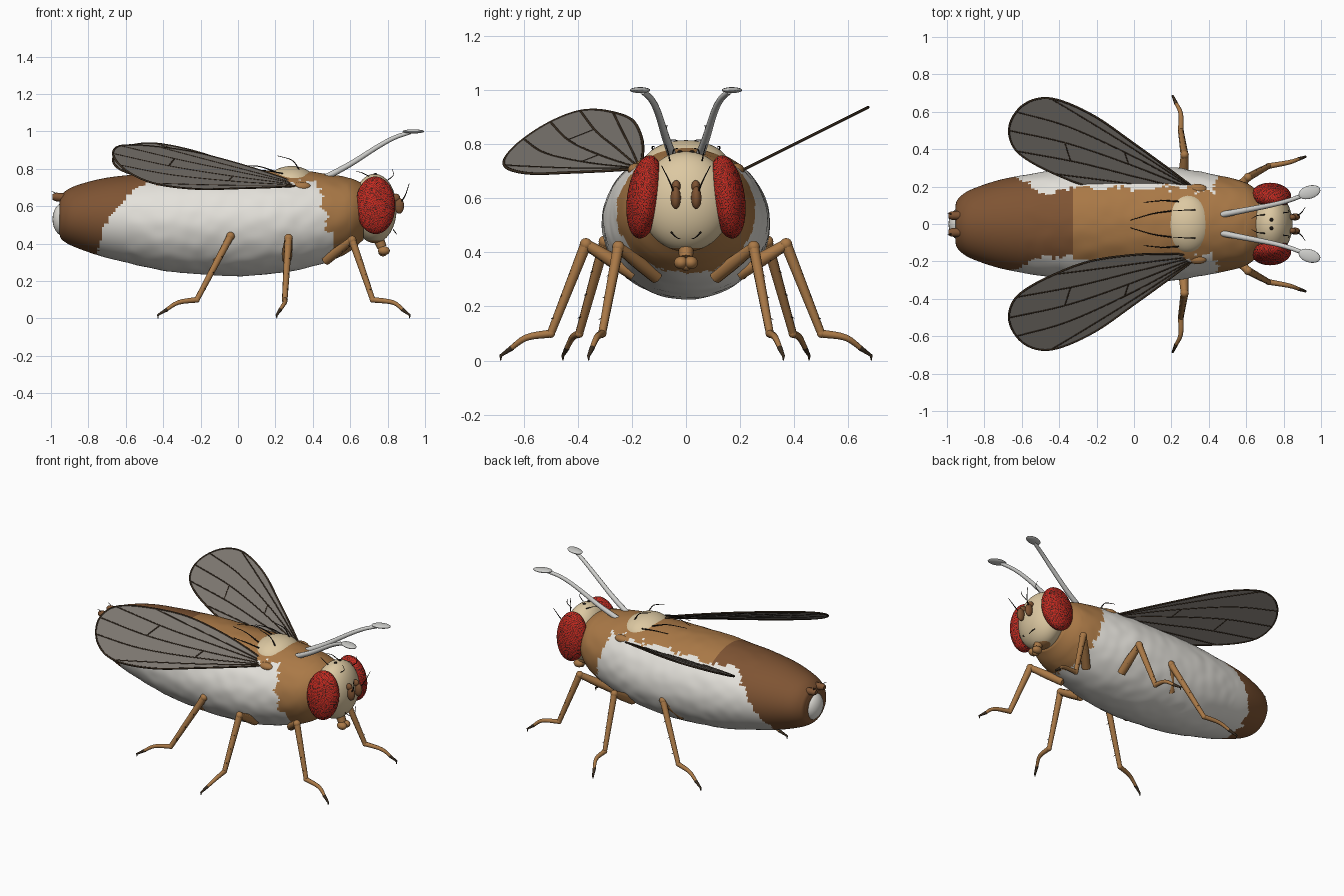
import bpy, bmesh, math
from mathutils import Vector, Matrix, noise

if "Cube" in bpy.data.objects:
    bpy.data.objects.remove(bpy.data.objects["Cube"])


def material(name, rgb):
    m = bpy.data.materials.new(name)
    m.diffuse_color = (*rgb, 1)
    m.use_nodes = True
    m.node_tree.nodes["Principled BSDF"].inputs["Base Color"].default_value = m.diffuse_color
    return m


WHITE = material("pale_white", (0.78, 0.76, 0.71))
BROWN = material("light_brown", (0.40, 0.19, 0.062))
DARK = material("dark_brown", (0.21, 0.088, 0.033))
CREAM = material("cream", (0.72, 0.58, 0.36))
RED = material("eye_red", (0.55, 0.022, 0.014))
BLACK = material("black", (0.012, 0.009, 0.007))
GREY = material("wing_grey", (0.20, 0.18, 0.16))
VEIN = material("vein_brown", (0.045, 0.028, 0.015))
SILVER = material("stalk_white", (0.62, 0.62, 0.60))


def spline(points, steps=6):
    """Catmull-Rom samples through points of any dimension."""
    p = [Vector(q) for q in points]
    p = [2 * p[0] - p[1]] + p + [2 * p[-1] - p[-2]]
    out = []
    for i in range(1, len(p) - 2):
        a, b, c, d = p[i - 1:i + 3]
        for k in range(steps):
            t = k / steps
            out.append(0.5 * (2 * b + (c - a) * t + (2 * a - 5 * b + 4 * c - d) * t * t
                              + (3 * b - a - 3 * c + d) * t ** 3))
    return out + [p[-2]]


def finish(bm, name, mats, smooth=True):
    bmesh.ops.recalc_face_normals(bm, faces=bm.faces)
    me = bpy.data.meshes.new(name)
    for f in bm.faces:
        f.smooth = smooth
    bm.to_mesh(me)
    bm.free()
    for m in mats:
        me.materials.append(m)
    ob = bpy.data.objects.new(name, me)
    bpy.context.collection.objects.link(ob)
    return ob


def ball(name, loc, size, mat, rot=(0, 0, 0), seg=24):
    bm = bmesh.new()
    bmesh.ops.create_uvsphere(bm, u_segments=seg, v_segments=seg // 2, radius=1)
    ob = finish(bm, name, [mat])
    ob.location, ob.scale, ob.rotation_euler = loc, size, rot
    return ob


def tubes(name, paths, mat, res=2):
    """Each path is a list of (x, y, z, radius)."""
    cu = bpy.data.curves.new(name, 'CURVE')
    cu.dimensions, cu.bevel_depth, cu.bevel_resolution = '3D', 1, res
    cu.use_fill_caps = True
    for path in paths:
        s = cu.splines.new('POLY')
        s.points.add(len(path) - 1)
        for pt, q in zip(s.points, path):
            pt.co, pt.radius = (q[0], q[1], q[2], 1), q[3]
    tmp = bpy.data.objects.new(name + "_path", cu)
    bpy.context.collection.objects.link(tmp)
    bpy.context.view_layer.update()
    me = bpy.data.meshes.new_from_object(tmp.evaluated_get(bpy.context.evaluated_depsgraph_get()))
    bpy.data.objects.remove(tmp)
    me.materials.clear()
    me.materials.append(mat)
    ob = bpy.data.objects.new(name, me)
    bpy.context.collection.objects.link(ob)
    return ob


def hair(points, r=0.004):
    n = spline(points, 4)
    return [(*v, r * (1 - 0.7 * i / len(n))) for i, v in enumerate(n)]


# Body: lofted rings given as x, bottom z, top z, half width
stations = [(-0.955, 0.45, 0.63, 0.10), (-0.94, 0.42, 0.665, 0.135), (-0.88, 0.385, 0.705, 0.18),
            (-0.74, 0.335, 0.745, 0.23), (-0.6, 0.30, 0.765, 0.26), (-0.4, 0.255, 0.78, 0.29),
            (-0.2, 0.235, 0.79, 0.305), (0, 0.226, 0.79, 0.31), (0.2, 0.24, 0.79, 0.303),
            (0.35, 0.265, 0.787, 0.28), (0.5, 0.31, 0.77, 0.25), (0.6, 0.36, 0.75, 0.22),
            (0.67, 0.42, 0.72, 0.17)]
SEG = 128
bm = bmesh.new()
rings = []
for x, lo, hi, w in spline(stations, 11):
    ring = []
    for k in range(SEG):
        a = 2 * math.pi * k / SEG
        v = Vector((x, w * math.cos(a), (lo + hi) / 2 + (hi - lo) / 2 * math.sin(a)))
        bump = 1 + 0.012 * noise.noise(v * 14) * (abs(x) < 0.6)
        ring.append(bm.verts.new((x, v.y * bump, 0.52 + (v.z - 0.52) * bump)))
    rings.append(ring)
for r0, r1 in zip(rings, rings[1:]):
    for k in range(SEG):
        bm.faces.new((r0[k], r0[k - 1], r1[k - 1], r1[k]))
bm.faces.new(rings[0])
bm.faces.new(rings[-1])
# Ragged pale flanks and belly, dark abdomen, lighter thorax
for f in bm.faces:
    c = f.calc_center_median()
    j = 0.035 * noise.noise(c * 16) + 0.02 * noise.noise(c * 45)
    rear = -0.75 + 1.6 * max(0, c.z - 0.33) ** 2 + j
    front = 0.42 + 0.27 * (0.73 - c.z) + j
    if rear < c.x < front and c.z < 0.725 + j * 0.7:
        f.material_index = 0
    else:
        f.material_index = 2 if c.x < -0.33 else 1
finish(bm, "body", [WHITE, BROWN, DARK])
ball("tail_tip", (-0.93, 0, 0.53), (0.062, 0.085, 0.09), WHITE)
ball("back_shield", (0.285, 0, 0.72), (0.135, 0.16, 0.095), CREAM, seg=40)

# Head: cream face, brown behind
bm = bmesh.new()
bmesh.ops.create_uvsphere(bm, u_segments=48, v_segments=32, radius=1)
bmesh.ops.transform(bm, matrix=Matrix.Translation((0.73, 0, 0.588)) @ Matrix.Diagonal((0.118, 0.17, 0.185, 1)),
                    verts=bm.verts)
for f in bm.faces:
    c = f.calc_center_median()
    f.material_index = 1 if c.x < 0.645 or c.z < 0.42 else 0
finish(bm, "head", [CREAM, BROWN])

# Mouthparts
tubes("proboscis", [[(0.745, 0, 0.44, 0.03), (0.77, 0, 0.38, 0.026)]], BROWN)
for s in (-1, 1):
    ball("mouth_lobe", (0.78, s * 0.018, 0.362), (0.032, 0.026, 0.024), BROWN)
ball("mouth_pad", (0.775, 0, 0.352), (0.024, 0.02, 0.02), BROWN)

# Legs for the +y side as root, knee, ankle, foot and tip
legs = {"front": [(0.47, 0.11, 0.31), (0.61, 0.25, 0.42), (0.72, 0.31, 0.10), (0.83, 0.33, 0.085), (0.918, 0.36, 0.018)],
        "middle": [(0.26, 0.19, 0.32), (0.27, 0.37, 0.43), (0.25, 0.50, 0.10), (0.25, 0.59, 0.085), (0.207, 0.685, 0.018)],
        "rear": [(-0.12, 0.20, 0.32), (-0.04, 0.30, 0.44), (-0.22, 0.395, 0.10), (-0.32, 0.42, 0.085), (-0.428, 0.455, 0.018)]}

for s in (-1, 1):
    side = "left" if s > 0 else "right"

    # Compound eye: red facets with thin black seams
    bm = bmesh.new()
    bmesh.ops.create_icosphere(bm, subdivisions=5, radius=1)
    rim = bmesh.ops.inset_individual(bm, faces=bm.faces[:], thickness=0.0055, depth=0.0)
    for f in rim["faces"]:
        f.material_index = 1
    eye = finish(bm, side + "_eye", [RED, BLACK])
    eye.location, eye.scale = (0.735, s * 0.152, 0.605), (0.106, 0.065, 0.155)
    eye.rotation_euler = (s * 0.15, 0, -s * 0.08)

    # Face feelers with bristles
    ball(side + "_feeler_base", (0.845, s * 0.036, 0.645), (0.022, 0.016, 0.022), DARK)
    ball(side + "_feeler", (0.862, s * 0.038, 0.602), (0.026, 0.019, 0.042), DARK)
    bristles = [hair([(0.87, s * 0.045, 0.62), (0.895, s * 0.06, 0.66), (0.915, s * 0.09, 0.72)]),
                hair([(0.80, s * 0.06, 0.74), (0.83, s * 0.065, 0.765), (0.825, s * 0.075, 0.80)], 0.003),
                hair([(0.70, s * 0.05, 0.76), (0.66, s * 0.045, 0.78), (0.63, s * 0.03, 0.785)], 0.003),
                hair([(0.83, s * 0.055, 0.475), (0.845, s * 0.035, 0.455), (0.845, s * 0.02, 0.45)], 0.003),
                hair([(0.33, s * 0.075, 0.79), (0.29, s * 0.075, 0.845), (0.21, s * 0.07, 0.87)]),
                hair([(0.2, s * 0.07, 0.785), (0.1, s * 0.055, 0.815), (-0.02, s * 0.02, 0.81)]),
                hair([(0.24, s * 0.12, 0.775), (0.15, s * 0.125, 0.79), (0.05, s * 0.115, 0.79)])]
    tubes(side + "_bristles", bristles, BLACK, 1)
    ball(side + "_crown_dot", (0.735, s * 0.022, 0.772), (0.01, 0.01, 0.006), BLACK, seg=12)

    # Long pale stalk with a flat paddle
    stalk = spline([(0.47, s * 0.05, 0.755, 0.017), (0.60, s * 0.075, 0.825, 0.015), (0.75, s * 0.105, 0.92, 0.013),
                    (0.84, s * 0.13, 0.968, 0.012), (0.92, s * 0.16, 0.995, 0.011)])
    tubes(side + "_stalk", [stalk], SILVER, 3)
    ball(side + "_paddle", (0.938, s * 0.17, 1.0), (0.06, 0.035, 0.011), SILVER, (0, 0, s * 0.3))

    # Tail claspers
    tubes(side + "_clasper", [[(-0.93, s * 0.045, 0.645, 0.024), (-0.975, s * 0.045, 0.65, 0.023),
                               (-0.993, s * 0.045, 0.65, 0.014)]], DARK)
    tubes(side + "_tail_hair", [hair([(-0.97, s * 0.05, 0.66), (-0.985, s * 0.055, 0.675), (-0.998, s * 0.055, 0.68)], 0.003)], BLACK, 1)

    # Legs
    for name, pts in legs.items():
        root, knee, ankle, foot, tip = [Vector((x, s * y, z)) for x, y, z in pts]
        label = side + "_" + name
        tubes(label + "_leg", [[(*root, 0.027), (*root.lerp(knee, 0.5), 0.026), (*knee, 0.02)],
                               [(*knee, 0.021), (*ankle, 0.015)],
                               spline([(*ankle, 0.015), (*foot, 0.012), (*foot.lerp(tip, 0.65), 0.009)], 4)], BROWN)
        ball(label + "_knee", knee, (0.023,) * 3, BROWN, seg=16)
        ball(label + "_ankle", ankle, (0.016,) * 3, BROWN, seg=16)
        end = foot.lerp(tip, 0.55)
        tubes(label + "_claw", [[(*end, 0.0105), (*tip, 0.006), (tip.x, tip.y, 0.001, 0.002)]], VEIN)
        spines = []
        for a, b in ((root, knee), (knee, ankle)):
            for t in (0.3, 0.55, 0.8):
                p = a.lerp(b, t)
                spines.append([(*p, 0.003), (p.x + 0.012, p.y + s * 0.025, p.z - 0.012, 0.001)])
        tubes(label + "_spines", spines, BLACK, 1)

    # Wing: thin plate on a tilted plane
    def on_wing(x, y):
        if s > 0:
            return Vector((x, y, 0.70 + 0.5 * (y - 0.2)))
        return Vector((x, -y, 0.71 - 0.33 * (x - 0.35) - 0.5 * (y - 0.17)))

    outline = spline([(0.35, 0.17), (0.2, 0.285), (0, 0.43), (-0.2, 0.57), (-0.38, 0.655), (-0.5, 0.672),
                      (-0.6, 0.63), (-0.662, 0.54), (-0.66, 0.445), (-0.6, 0.365), (-0.45, 0.28),
                      (-0.24, 0.2), (0, 0.165), (0.2, 0.16), (0.35, 0.17)], 5)
    bm = bmesh.new()
    face = bm.faces.new([bm.verts.new(on_wing(*p)) for p in outline[:-1]])
    face.normal_update()
    n = face.normal * 0.004
    bmesh.ops.translate(bm, vec=-n / 2, verts=bm.verts)
    new = bmesh.ops.extrude_face_region(bm, geom=[face], use_keep_orig=True)["geom"]
    bmesh.ops.translate(bm, vec=n, verts=[g for g in new if isinstance(g, bmesh.types.BMVert)])
    finish(bm, side + "_wing", [GREY], False)

    # Wing veins, cross veins and rim
    veins = [[(0.35, 0.17), (0, 0.40), (-0.3, 0.585), (-0.44, 0.668)],
             [(0.35, 0.17), (0, 0.36), (-0.35, 0.52), (-0.63, 0.60)],
             [(0.35, 0.17), (0, 0.31), (-0.35, 0.43), (-0.665, 0.50)],
             [(0.35, 0.17), (0, 0.255), (-0.3, 0.33), (-0.625, 0.39)],
             [(0.35, 0.17), (0.1, 0.20), (-0.2, 0.24), (-0.42, 0.268)],
             [(-0.03, 0.322), (-0.05, 0.385)], [(-0.34, 0.34), (-0.37, 0.435)]]
    paths = [[(*on_wing(*p), 0.0042) for p in spline(v, 5)] for v in veins]
    paths.append([(*on_wing(*p), 0.0055) for p in outline])
    tubes(side + "_wing_veins", paths, VEIN, 1)
    ball(side + "_wing_hinge", (0.34, s * 0.185, 0.705), (0.05, 0.03, 0.025), BROWN)
